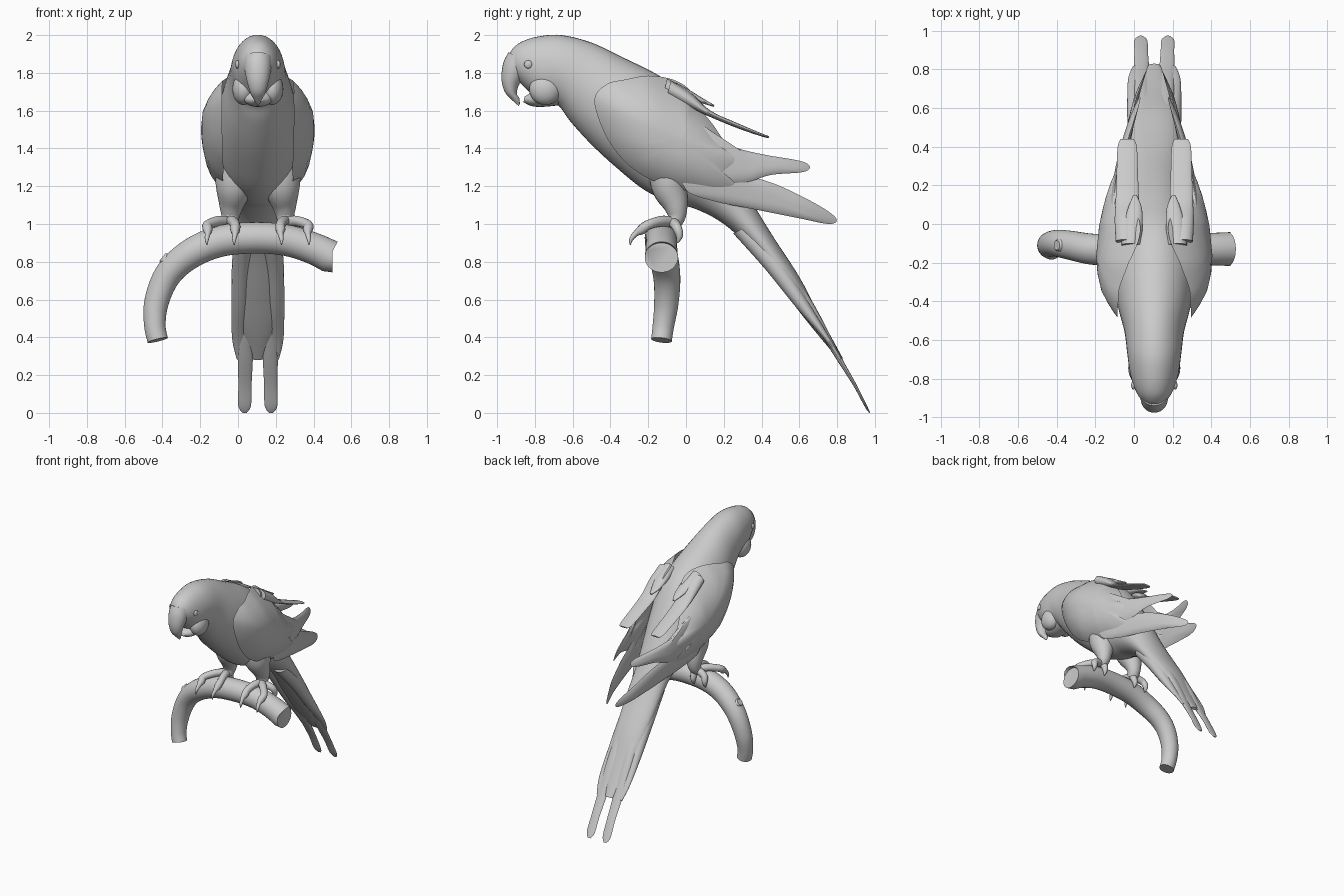
import bpy, bmesh
from math import sin, cos, pi
from mathutils import Vector

CX = 0.105  # bird midline


def smooth_path(pts, n=5, closed=False):
    """Catmull-Rom resampling of tuples of any length."""
    m, out = len(pts), []
    for i in range(m if closed else m - 1):
        if closed:
            q = [pts[(i + k) % m] for k in (-1, 0, 1, 2)]
        else:
            q = [pts[min(max(i + k, 0), m - 1)] for k in (-1, 0, 1, 2)]
        for j in range(n):
            t = j / n
            out.append(tuple(0.5 * (2*b + (c-a)*t + (2*a-5*b+4*c-d)*t*t + (3*b-a-3*c+d)*t**3)
                             for a, b, c, d in zip(*q)))
    if not closed:
        out.append(tuple(pts[-1]))
    return out


def skin(name, rings):
    """Skin closed rings into a capped solid."""
    bm = bmesh.new()
    vr = [[bm.verts.new(p) for p in r] for r in rings]
    n = len(vr[0])
    for a, b in zip(vr, vr[1:]):
        for i in range(n):
            bm.faces.new((a[i], a[(i+1) % n], b[(i+1) % n], b[i]))
    bm.faces.new(vr[0])
    bm.faces.new(vr[-1])
    bmesh.ops.recalc_face_normals(bm, faces=bm.faces)
    me = bpy.data.meshes.new(name)
    bm.to_mesh(me)
    bm.free()
    ob = bpy.data.objects.new(name, me)
    bpy.context.collection.objects.link(ob)
    return ob


def loft(name, secs, s=1, seg=32, n=5):
    """Elliptic sections: (offset from midline, top y, top z, bottom y, bottom z, half width)."""
    rings = []
    for d, ty, tz, by, bz, w in smooth_path(secs, n):
        cy, cz, hy, hz = (ty+by)/2, (tz+bz)/2, (ty-by)/2, (tz-bz)/2
        rings.append([(CX + s*d + w*sin(a), cy + hy*cos(a), cz + hz*cos(a))
                      for a in (2*pi*k/seg for k in range(seg))])
    return skin(name, rings)


def tube(name, pts, seg=16, n=5, end_x=None):
    """Round tube through (x, y, z, radius) points."""
    p = smooth_path(pts, n)
    rings = []
    ref = None
    for i, q in enumerate(p):
        t = (Vector(p[min(i+1, len(p)-1)][:3]) - Vector(p[max(i-1, 0)][:3])).normalized()
        if ref is None:
            ref = t.orthogonal()
        ref = (ref - t*ref.dot(t)).normalized()
        v = t.cross(ref)
        rings.append([Vector(q[:3]) + q[3]*(ref*cos(a) + v*sin(a))
                      for a in (2*pi*k/seg for k in range(seg))])
    if end_x is not None:
        for v in rings[-1]:
            v.x = end_x
    return skin(name, rings)


WING_D = [(-0.5, .235), (-0.35, .285), (-0.2, .305), (0, .285), (.2, .24), (.45, .19), (.65, .145), (.85, .07)]


def wing_offset(y, z, k_top, k_low):
    """Sideways distance of the wing surface from the midline."""
    y = min(max(y, -0.5), 0.849)
    for (a, da), (b, db) in zip(WING_D, WING_D[1:]):
        if a <= y <= b:
            base = da + (db-da)*(y-a)/(b-a)
            break
    dz = z - (1.42 - 0.48*y)
    return base - (k_top if dz > 0 else k_low)*dz*dz


def plate(name, outline, s, bulge, thick, k_top, k_low, inset=0.0):
    """Domed plate following the wing surface, outline in (y, z)."""
    o = smooth_path(outline, 5, True)
    cy, cz = (sum(p[i] for p in o)/len(o) for i in (0, 1))
    rings = []
    steps = [(r, 0) for r in (.05, .3, .5, .7, .85, .95, 1)] + [(r, 1) for r in (.95, .7, .4, .05)]
    for r, inner in steps:
        ring = []
        for y, z in o:
            y, z = cy + (y-cy)*r, cz + (z-cz)*r
            d = wing_offset(y, z, k_top, k_low) - inset
            d -= bulge + thick*(1-r*r) if inner else bulge*r**4
            ring.append((CX + s*d, y, z))
        rings.append(ring)
    return skin(name, rings)


# Head, body and central tail
loft("body", [(0, y1, z1, y2, z2, w) for y1, z1, y2, z2, w in [
    (-.945, 1.88, -.935, 1.80, .03), (-.92, 1.925, -.89, 1.76, .07), (-.87, 1.965, -.84, 1.71, .10),
    (-.78, 1.993, -.77, 1.65, .125), (-.66, 2.0, -.68, 1.63, .14), (-.5, 1.96, -.61, 1.54, .155),
    (-.33, 1.88, -.5, 1.42, .19), (-.15, 1.79, -.37, 1.30, .215), (0, 1.68, -.22, 1.18, .215),
    (.13, 1.5, -.07, 1.11, .19), (.25, 1.3, .05, 1.08, .16), (.36, 1.1, .2, 1.0, .14),
    (.47, .92, .35, .86, .135), (.6, .72, .52, .64, .125), (.71, .51, .66, .46, .105),
    (.83, .29, .81, .28, .03)]], seg=40)

# Hooked upper beak and lower beak
loft("upper_beak", [(0, -.94, 1.91, -.80, 1.84, .075), (0, -.968, 1.85, -.85, 1.78, .07),
                    (0, -.977, 1.77, -.885, 1.735, .057), (0, -.96, 1.70, -.895, 1.69, .04),
                    (0, -.92, 1.655, -.882, 1.665, .022), (0, -.885, 1.625, -.88, 1.635, .004)], seg=24)
loft("lower_beak", [(0, -.70, 1.76, -.66, 1.63, .09), (0, -.78, 1.73, -.76, 1.62, .085),
                    (0, -.83, 1.69, -.82, 1.625, .06), (0, -.855, 1.675, -.86, 1.645, .025)], seg=24)

for s, side in ((-1, "left"), (1, "right")):
    # Cheek and eye
    for nm, d, y, z, sx, r in (("cheek", .075, -.745, 1.715, .06, .085), ("eye", .108, -.835, 1.845, .012, .022)):
        bpy.ops.mesh.primitive_uv_sphere_add(segments=24, ring_count=14, location=(CX + s*d, y, z))
        bpy.context.object.name = nm + "_" + side
        bpy.context.object.scale = (sx, r, r)

    # Folded wing and its feather layers
    plate("wing_" + side, [(-.485, 1.66), (-.42, 1.74), (-.32, 1.765), (-.2, 1.785), (-.07, 1.765), (.02, 1.71),
                           (.06, 1.63), (.14, 1.53), (.22, 1.42), (.32, 1.35), (.335, 1.30), (.25, 1.235),
                           (.29, 1.195), (.27, 1.165), (.17, 1.15), (.05, 1.17), (-.1, 1.2), (-.25, 1.27),
                           (-.36, 1.37), (-.44, 1.5)], s, .05, .05, 1.7, .9)
    plate("secondary_feathers_" + side, [(.05, 1.53), (.24, 1.415), (.4, 1.37), (.6, 1.335), (.655, 1.305),
                                         (.62, 1.275), (.45, 1.26), (.3, 1.22), (.1, 1.25)],
          s, .015, .02, .9, .5, .02)
    plate("primary_feathers_" + side, [(.0, 1.3), (.2, 1.29), (.35, 1.25), (.5, 1.2), (.7, 1.1), (.795, 1.03),
                                       (.76, 1.0), (.6, 1.03), (.35, 1.08), (.15, 1.12), (.0, 1.18)],
          s, .015, .02, .5, .4, .035)
    # Scapular feathers lying over the back
    loft("scapular_feather_" + side, [(.15, -.08, 1.76, -.1, 1.68, .05), (.145, .03, 1.69, .01, 1.62, .06),
                                      (.14, .13, 1.60, .12, 1.57, .06), (.14, .27, 1.535, .265, 1.51, .055),
                                      (.14, .40, 1.48, .395, 1.465, .05), (.14, .44, 1.465, .437, 1.455, .035)], s, 20)
    loft("short_scapular_" + side, [(.12, -.1, 1.77, -.12, 1.68, .05), (.11, .0, 1.72, -.01, 1.66, .05),
                                    (.1, .09, 1.665, .08, 1.64, .035), (.1, .15, 1.63, .147, 1.62, .01)], s, 16)

    # Tail feathers: short outer and long inner
    loft("outer_tail_feather_" + side, [(.06, .35, 1.0, .25, .95, .06), (.085, .5, .82, .42, .76, .052),
                                        (.095, .64, .6, .59, .55, .045), (.1, .76, .4, .735, .385, .036),
                                        (.1, .82, .29, .81, .28, .012)], s, 16)
    loft("long_tail_feather_" + side, [(.05, .5, .86, .42, .8, .05), (.06, .68, .57, .63, .54, .045),
                                       (.066, .82, .3, .795, .285, .04), (.068, .9, .155, .885, .145, .035),
                                       (.07, .955, .045, .945, .035, .034), (.07, .975, .002, .97, .0, .012)], s, 16)

    # Leg
    tube("leg_" + side, [(CX + s*d, y, z, r) for d, y, z, r in [
        (.11, -.08, 1.32, .12), (.125, -.085, 1.2, .10), (.14, -.055, 1.10, .066),
        (.145, -.05, 1.04, .048), (.15, -.07, 1.0, .04)]], 20)
    # Gripping toes with claws
    for i, d in enumerate((.12, .265)):
        tube(f"front_toe_{i+1}_{side}", [(CX + s*x, y, z, r) for x, y, z, r in [
            (.15, -.07, 1.01, .03), ((d+.15)/2, -.13, 1.015, .028), (d, -.2, .995, .026), (d, -.235, .97, .026),
            (d, -.265, .95, .016), (d + .005, -.29, .92, .011), (d + .005, -.295, .89, .003)]], 12)
        tube(f"back_toe_{i+1}_{side}", [(CX + s*x, y, z, r) for x, y, z, r in [
            (.15, -.07, 1.01, .03), (d*.6 + .07, -.05, .985, .026), (d*.7 + .06, -.035, .94, .02),
            (d*.7 + .06, -.045, .9, .004)]], 12)

# Curved perch branch with a small knot
tube("branch", [(-.425, -.13, .385, .055), (-.44, -.12, .46, .057), (-.435, -.105, .57, .064),
                (-.395, -.10, .69, .07), (-.33, -.11, .78, .075), (-.22, -.13, .86, .08),
                (-.08, -.135, .912, .083), (.1, -.135, .927, .083), (.26, -.13, .913, .083),
                (.40, -.13, .87, .084), (.5, -.13, .822, .088)], 28, end_x=0.5)
tube("branch_knot", [(-.33, -.11, .76, .05), (-.37, -.11, .80, .045), (-.40, -.11, .825, .025)], 16)

bpy.ops.object.select_all(action='SELECT')
bpy.context.view_layer.objects.active = bpy.data.objects["body"]
bpy.ops.object.shade_smooth_by_angle(angle=0.9)
